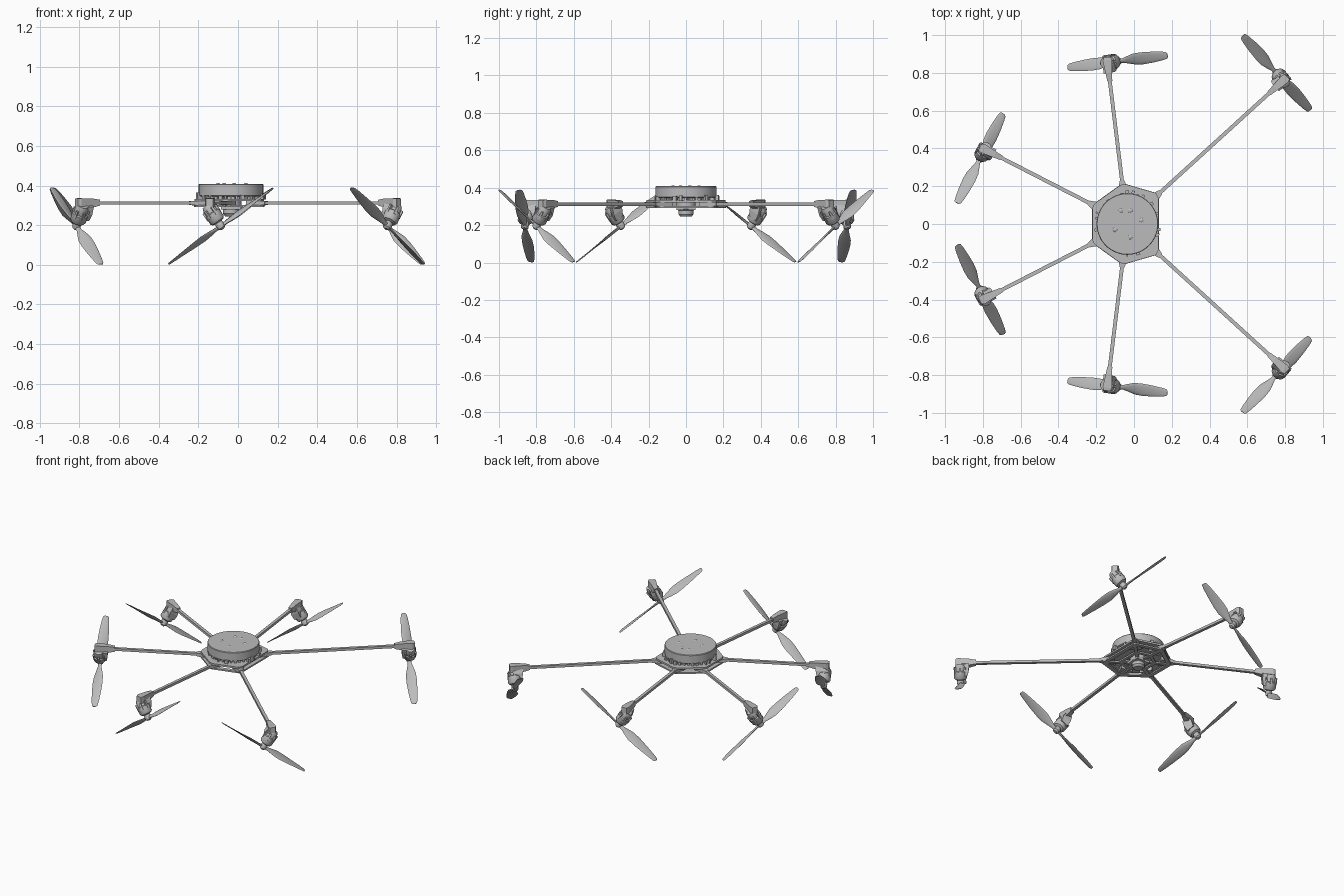
import bpy, bmesh, math, random
from mathutils import Vector, Matrix

random.seed(4)
cube = bpy.data.objects.get("Cube")
if cube:
    bpy.data.objects.remove(cube, do_unlink=True)

grey = bpy.data.materials.new("plain grey")
grey.use_nodes = True
GREY = (0.5, 0.5, 0.5, 1)
grey.diffuse_color = GREY
grey.node_tree.nodes["Principled BSDF"].inputs["Base Color"].default_value = GREY

CX = -0.035      # body centre
ARM_Z = 0.312
HEX = [(0.13, 0.16), (-0.06, 0.215), (-0.22, 0.1), (-0.22, -0.1), (-0.06, -0.215), (0.13, -0.16)]


def finish(name, bm, matrix=Matrix(), smooth=True):
    bm.transform(matrix)
    bmesh.ops.recalc_face_normals(bm, faces=bm.faces)
    mesh = bpy.data.meshes.new(name)
    bm.to_mesh(mesh)
    bm.free()
    mesh.materials.append(grey)
    obj = bpy.data.objects.new(name, mesh)
    bpy.context.collection.objects.link(obj)
    if smooth:
        bpy.ops.object.select_all(action='DESELECT')
        obj.select_set(True)
        bpy.context.view_layer.objects.active = obj
        bpy.ops.object.shade_smooth_by_angle(angle=math.radians(35))


def loft(bm, rings):
    """Bridge equal-sized point rings and cap both ends."""
    loops = [[bm.verts.new(p) for p in ring] for ring in rings]
    for a, b in zip(loops, loops[1:]):
        for i in range(len(a)):
            j = (i + 1) % len(a)
            bm.faces.new((a[i], a[j], b[j], b[i]))
    bm.faces.new(loops[0])
    bm.faces.new(loops[-1])


def lathe(bm, profile, n=24, centre=(0, 0)):
    loft(bm, [[(centre[0] + r * math.cos(math.tau * i / n),
                centre[1] + r * math.sin(math.tau * i / n), z) for i in range(n)]
              for r, z in profile])


def box(bm, centre, size, turn=0.0):
    m = Matrix.Translation(centre) @ Matrix.Rotation(turn, 4, 'Z') @ Matrix.Diagonal((*size, 1))
    bmesh.ops.create_cube(bm, size=1, matrix=m)


def beam(bm, p, q, width, z, height):
    p, q = Vector(p), Vector(q)
    d = q - p
    mid = (p + q) / 2
    box(bm, (mid.x, mid.y, z), (d.length, width, height), math.atan2(d.y, d.x))


# Body: clipped hexagonal upper plate
bm = bmesh.new()
outline = []
for i, p in enumerate(HEX):
    for k in (i - 1, (i + 1) % 6):
        outline.append(Vector(p).lerp(Vector(HEX[k]), 0.07))
loft(bm, [[(x, y, z) for x, y in outline] for z in (0.321, 0.333)])
finish("upper_plate", bm, smooth=False)

# Open lower frame with corner spacers
bm = bmesh.new()
for scale, width in ((0.94, 0.026), (0.5, 0.02)):
    for i in range(6):
        a, b = ((CX + (HEX[k % 6][0] - CX) * scale, HEX[k % 6][1] * scale) for k in (i, i + 1))
        beam(bm, a, b, width, 0.297, 0.01)
for x, y in HEX:
    beam(bm, (CX, 0), (CX + (x - CX) * 0.97, y * 0.97), 0.022, 0.297, 0.01)
    box(bm, (CX + (x - CX) * 0.86, y * 0.86, 0.31), (0.045, 0.035, 0.026), math.atan2(y, x - CX))
finish("lower_frame", bm, smooth=False)

# Electronics under the cover
bm = bmesh.new()
for i in range(36):
    t = math.tau * i / 36
    r = random.uniform(0.14, 0.168)
    h = random.uniform(0.015, 0.035)
    box(bm, (CX + r * math.cos(t), r * math.sin(t), 0.33 + h / 2),
        (0.025, random.uniform(0.008, 0.02), h), t + random.uniform(-0.3, 0.3))
lathe(bm, [(0.135, 0.33), (0.135, 0.35)], 32, (CX, 0))
finish("electronics_ring", bm, smooth=False)

# Round cover with low studs
bm = bmesh.new()
lathe(bm, [(0.155, 0.345), (0.163, 0.35), (0.163, 0.404), (0.16, 0.408)], 64, (CX, 0))
finish("round_cover", bm)

bm = bmesh.new()
for x, y in ((-0.07, 0.07), (-0.02, 0.07), (-0.1, -0.03), (-0.02, -0.07), (0.04, 0.02)):
    lathe(bm, [(0.014, 0.406), (0.008, 0.411), (0.002, 0.413)], 12, (x, y))
finish("cover_studs", bm)

bm = bmesh.new()
lathe(bm, [(0.052, 0.322), (0.052, 0.285), (0.04, 0.278), (0.04, 0.258), (0.03, 0.245)], 24, (CX, 0))
box(bm, (CX, 0, 0.288), (0.1, 0.1, 0.016))
finish("underside_sensor", bm)


# Propeller, built along x with its spin axis on z
def propeller(name, matrix, hand):
    stations = [(0.008, 0.024, 0.018, 30), (0.035, 0.026, 0.014, 30), (0.07, 0.046, 0.012, 28),
                (0.11, 0.066, 0.011, 25), (0.16, 0.069, 0.009, 20), (0.23, 0.060, 0.007, 15),
                (0.295, 0.046, 0.006, 11), (0.322, 0.036, 0.005, 10), (0.328, 0.022, 0.004, 10)]
    bm = bmesh.new()
    n = 12
    for side in (1, -1):
        rings = []
        for r, chord, thick, pitch in stations:
            a = math.radians(pitch) * hand
            ring = []
            for i in range(n):
                t = math.tau * i / n
                y, z = chord / 2 * math.cos(t), thick / 2 * math.sin(t)
                ring.append((side * r, side * (y * math.cos(a) - z * math.sin(a)),
                             y * math.sin(a) + z * math.cos(a)))
            rings.append(ring)
        loft(bm, rings)
    lathe(bm, [(0.018, 0.022), (0.022, 0.014), (0.02, -0.01), (0.01, -0.018)], 16)
    finish(name, bm, matrix)


# Arm with end sleeve, tilted motor pod and propeller
def rotor_arm(label, root, tip, tilt, flip):
    mirror = Matrix.Diagonal((1, flip, 1, 1))
    root, tip = Vector((*root, ARM_Z)), Vector((*tip, ARM_Z))
    out = (tip - root).normalized()
    up = Vector((0, 0, 1))
    side = out.cross(up)
    length = (tip - root).length

    def frame(x, y, z, o):
        m = Matrix((x, y, z)).transposed().to_4x4()
        m.translation = o
        return mirror @ m

    base = frame(out, side, up, root)
    bm = bmesh.new()
    box(bm, (length / 2, 0, 0), (length, 0.02, 0.017))
    finish(label + "_arm", bm, base, False)

    # Tapered sockets at the root and the tip
    bm = bmesh.new()

    def sleeve(sections):
        loft(bm, [[(x, sy * w / 2, z) for sy, z in ((-1, lo), (1, lo), (1, hi), (-1, hi))]
                  for x, w, lo, hi in sections])
    sleeve([(-0.07, 0.085, -0.014, 0.012), (0.0, 0.042, -0.012, 0.011), (0.03, 0.024, -0.01, 0.01)])
    sleeve([(length - 0.10, 0.026, -0.013, 0.016), (length - 0.06, 0.034, -0.022, 0.022),
            (length + 0.012, 0.05, -0.034, 0.024), (length + 0.028, 0.036, -0.03, 0.022)])
    finish(label + "_arm_sockets", bm, base, False)

    # Motor pod, hung off the arm by a bracket
    span = (side * 0.81 - up * 0.585 * tilt).normalized()
    axis = (side * 0.585 * tilt + up * 0.81).normalized()
    pod = frame(span, out, axis, tip + span * 0.022 * tilt)
    bm = bmesh.new()
    lathe(bm, [(0.026, 0.0), (0.034, -0.02), (0.034, -0.045), (0.041, -0.05), (0.041, -0.09),
               (0.034, -0.1), (0.018, -0.105), (0.014, -0.125)], 20)
    for i in range(6):
        t = math.tau * i / 6
        box(bm, (0.036 * math.cos(t), 0.036 * math.sin(t), -0.045), (0.014, 0.012, 0.045), t)
    finish(label + "_motor", bm, pod)

    bm = bmesh.new()
    loft(bm, [[(x * tilt + dx * w, dy * d - 0.022, z) for dx, dy in ((-1, -1), (1, -1), (1, 1), (-1, 1))]
              for x, w, d, z in ((-0.012, 0.024, 0.034, 0.0), (-0.004, 0.03, 0.032, -0.04),
                                 (0.004, 0.024, 0.024, -0.075))])
    finish(label + "_motor_bracket", bm, pod, False)
    propeller(label + "_propeller", pod @ Matrix.Translation((0.003 * tilt, 0, -0.126)), flip)


ARMS = [("front", (0.12, 0.15), (0.79, 0.76), 1),
        ("middle", (-0.06, 0.2), (-0.14, 0.855), -1),
        ("rear", (-0.215, 0.1), (-0.79, 0.395), 1)]
for label, root, tip, tilt in ARMS:
    for word, flip in (("left", 1), ("right", -1)):
        rotor_arm(label + "_" + word, root, tip, tilt, flip)
